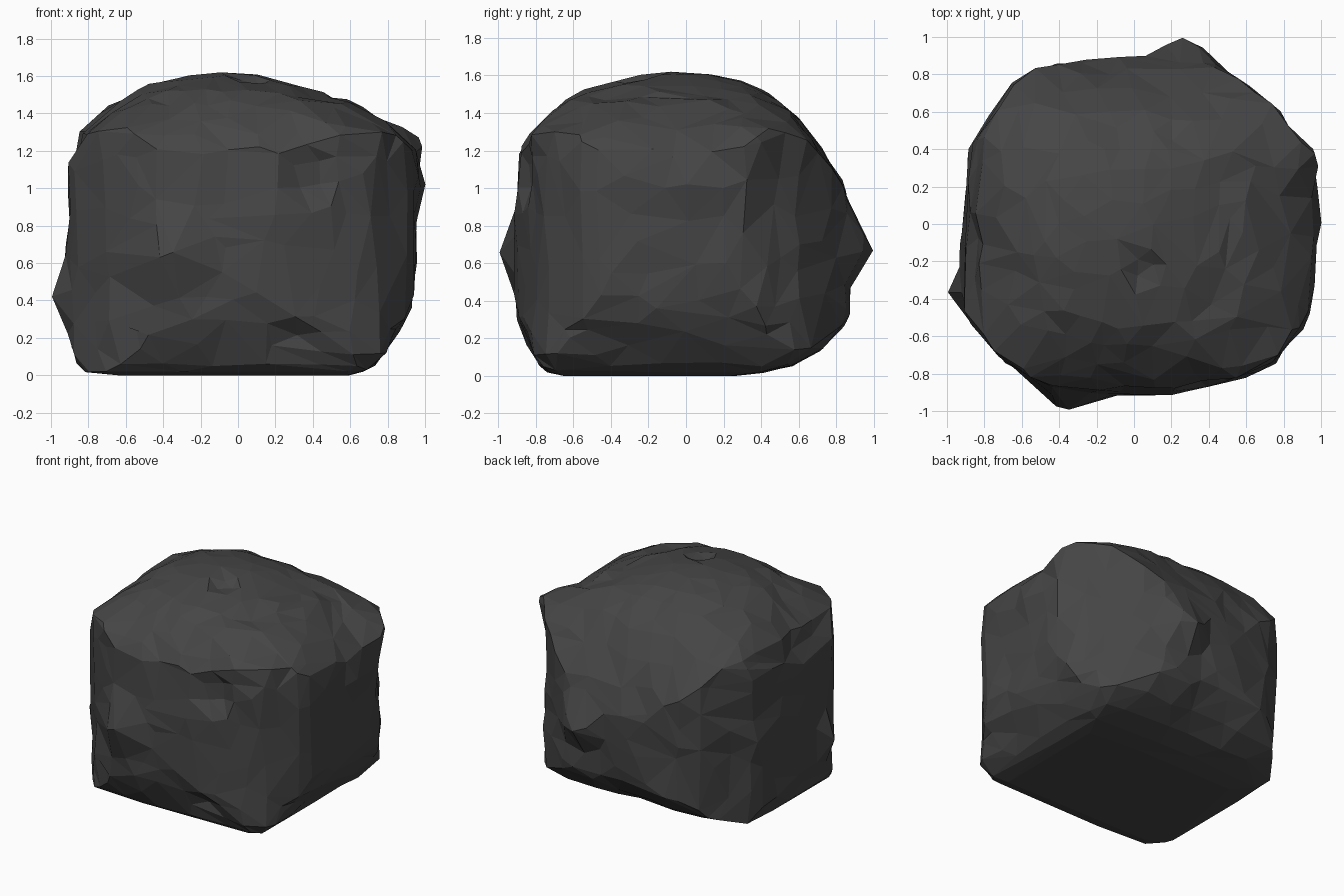
import bpy, bmesh, math
from mathutils import Vector, noise

if "Cube" in bpy.data.objects:
    bpy.data.objects.remove(bpy.data.objects["Cube"])

N_ANG, N_RINGS = 80, 56

# Reach of the boulder at each height: z, left, right, front, back
ROWS = [
    (0.00, .65, .60, .66, .26), (0.02, .82, .67, .74, .42), (0.06, .85, .73, .78, .57),
    (0.15, .88, .80, .82, .71), (0.30, .92, .90, .89, .86), (0.42, .93, .93, .91, .88),
    (0.55, .92, .94, .92, .89), (0.70, .91, .95, .92, .90), (0.85, .90, .96, .91, .89),
    (1.00, .91, .97, .90, .84), (1.12, .90, .96, .89, .77), (1.20, .86, .95, .88, .72),
    (1.30, .83, .86, .82, .65), (1.38, .75, .74, .75, .59), (1.46, .66, .62, .66, .48),
    (1.52, .55, .41, .56, .40), (1.57, .42, .24, .38, .30), (1.61, .26, .08, .22, .10)]

# Plan outline seen from above, counter-clockwise
PLAN = [Vector(p) for p in (
    (.98, 0), (.96, .30), (.92, .37), (.82, .50), (.77, .61), (.60, .75), (.42, .86),
    (0, .90), (-.30, .87), (-.50, .83), (-.64, .76), (-.80, .52), (-.87, .40), (-.90, 0),
    (-.93, -.10), (-.93, -.37), (-.86, -.53), (-.70, -.73), (-.45, -.87), (0, -.91),
    (.20, -.91), (.45, -.86), (.72, -.76), (.92, -.52), (.97, -.25))]


def plan_radius(d):
    """Distance from the centre to the plan outline along direction d."""
    for a, b in zip(PLAN, PLAN[1:] + PLAN[:1]):
        e = b - a
        den = d.x * e.y - d.y * e.x
        if abs(den) > 1e-9:
            t = (a.x * e.y - a.y * e.x) / den
            u = (a.x * d.y - a.y * d.x) / den
            if t > 0 and -1e-6 <= u <= 1 + 1e-6:
                return t
    return .95


def row_at(s):
    """Interpolate the reach table at a fraction of its length."""
    steps = [(Vector((a[0], a[2], a[4])) - Vector((b[0], b[2], b[4]))).length
             for a, b in zip(ROWS, ROWS[1:])]
    s *= sum(steps)
    for i, st in enumerate(steps):
        if s <= st or i == len(steps) - 1:
            f = min(1, s / st)
            return [p + (q - p) * f for p, q in zip(ROWS[i], ROWS[i + 1])]
        s -= st


def section_radius(row, d):
    """Rounded square at this height, trimmed by the plan outline."""
    z, left, right, front, back = row
    n = 10 if z < 1 else max(2.2, 10 - (z - 1) * 16)
    rx, ry = (right if d.x > 0 else left), (back if d.y > 0 else front)
    r = (abs(d.x / rx) ** n + abs(d.y / ry) ** n) ** (-1 / n)
    return min(r, plan_radius(d))


# Boulder body from stacked rings
bm = bmesh.new()
rings = []
for k in range(N_RINGS):
    row = row_at(k / (N_RINGS - 1))
    ring = []
    for i in range(N_ANG):
        a = math.tau * i / N_ANG
        d = Vector((math.cos(a), math.sin(a)))
        p = d * section_radius(row, d)
        ring.append(bm.verts.new((p.x, p.y, row[0])))
    rings.append(ring)
for lo, hi in zip(rings, rings[1:]):
    for i in range(N_ANG):
        j = (i + 1) % N_ANG
        bm.faces.new((lo[i], lo[j], hi[j], hi[i]))
bm.faces.new(rings[0][::-1])
peak = bm.verts.new((-.09, -.08, 1.62))
for i in range(N_ANG):
    bm.faces.new((rings[-1][i], rings[-1][(i + 1) % N_ANG], peak))

# Weathered surface
bm.normal_update()
moves = []
for v in bm.verts:
    h = .020 * noise.noise(v.co * 3.1 + Vector((5, 2, 8))) + .016 * noise.noise(v.co * 6.3)
    if noise.cell(v.co * 3.3 + Vector((.4, .7, .1))) > .65:
        h -= .008
    moves.append(v.normal * h * min(1, v.co.z / .1) * min(1, (1.66 - v.co.z) / .15))
for v, m in zip(bm.verts, moves):
    v.co += m


def pull(target, radius):
    """Draw the nearest surface out to a point, making a faceted spur."""
    t = Vector(target)
    tip = min(bm.verts, key=lambda v: (v.co - t).length)
    base, shift = tip.co.copy(), t - tip.co
    for v in bm.verts:
        f = 1 - (v.co - base).length / radius
        if f > 0:
            v.co += shift * f


# Spurs on the front, back, left and upper right, and two sharp corners
pull((-.34, -1.0, .66), .30)
pull((.26, 1.0, .66), .24)
pull((-1.0, -.37, .42), .20)
pull((.96, .37, 1.28), .22)
pull((1.0, .0, 1.0), .20)
pull((.81, -.62, 1.30), .20)
pull((.74, -.73, .08), .18)

# Chipped hollows: centre, radius, inward push
for c, r, push in (((.38, -.88, 1.08), .17, (0, .06, 0)), ((.32, -.87, .22), .11, (0, .03, 0)),
                   ((.05, -.25, 1.57), .12, (0, .02, -.03)), ((.62, .25, 1.42), .14, (0, 0, -.02)),
                   ((-.86, -.1, 1.2), .16, (.02, 0, -.02))):
    for v in bm.verts:
        f = (1 - (v.co - Vector(c)).length / r) * 2
        if f > 0:
            v.co += Vector(push) * min(1, f)

for v in bm.verts:
    v.co.z = min(1.62, max(0, v.co.z))
bmesh.ops.triangulate(bm, faces=bm.faces[:])
bmesh.ops.recalc_face_normals(bm, faces=bm.faces[:])
mesh = bpy.data.meshes.new("boulder")
bm.to_mesh(mesh)
bm.free()
boulder = bpy.data.objects.new("boulder", mesh)
bpy.context.collection.objects.link(boulder)

# Irregular flat facets
dec = boulder.modifiers.new("facets", 'DECIMATE')
dec.ratio = .09

# Dark stone
stone = bpy.data.materials.new("dark_stone")
stone.diffuse_color = (.06, .06, .06, 1)
stone.use_nodes = True
stone.node_tree.nodes["Principled BSDF"].inputs["Base Color"].default_value = stone.diffuse_color
mesh.materials.append(stone)
